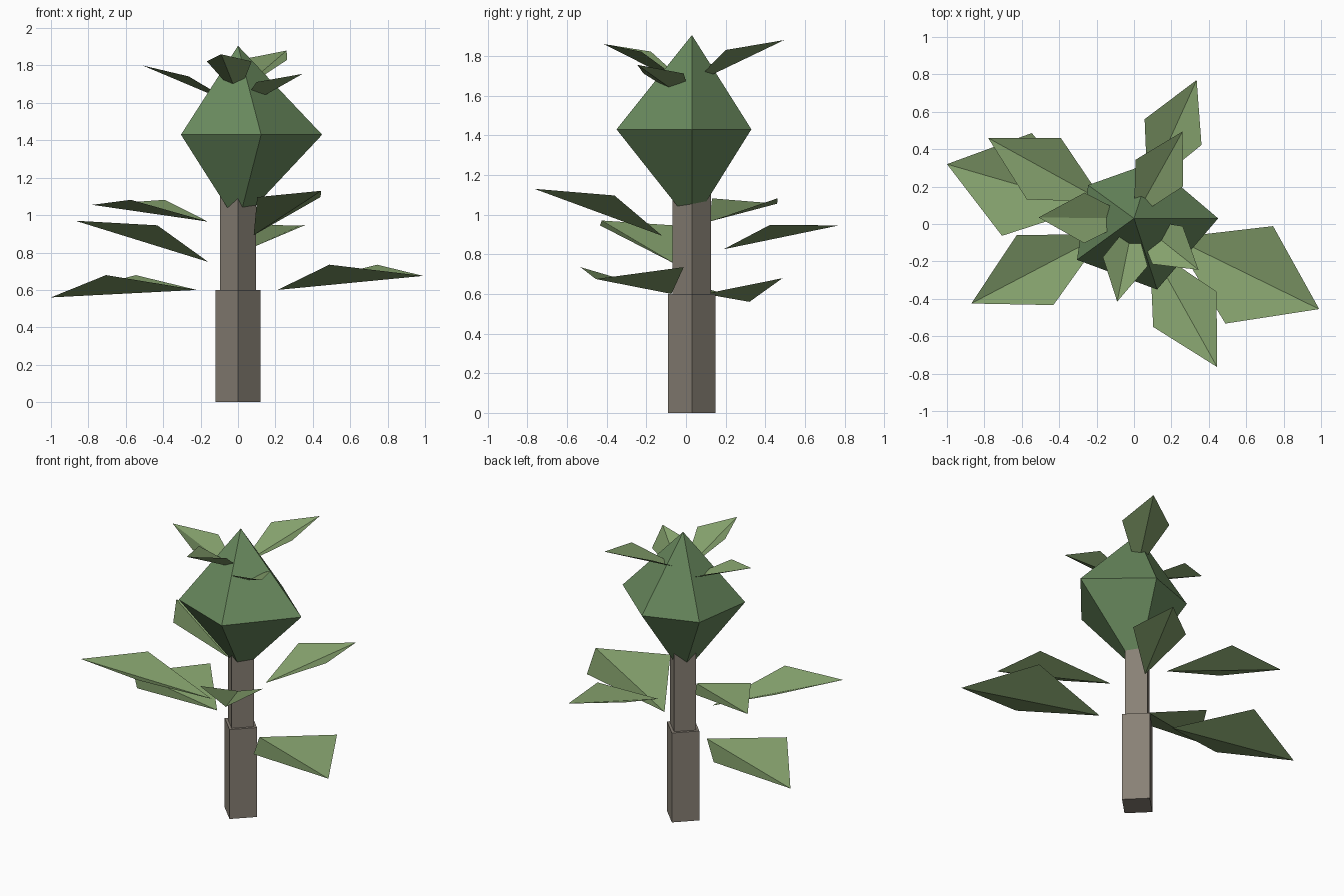
import bpy
import math
from mathutils import Vector

if "Cube" in bpy.data.objects:
    bpy.data.objects.remove(bpy.data.objects["Cube"])

CX, CY = 0.0, 0.03  # trunk axis


def material(name, rgb):
    m = bpy.data.materials.new(name)
    m.diffuse_color = (*rgb, 1)
    m.use_nodes = True
    m.node_tree.nodes["Principled BSDF"].inputs["Base Color"].default_value = m.diffuse_color
    return m


bark = material("bark", (0.25, 0.22, 0.18))
crown_green = material("crown_green", (0.14, 0.25, 0.11))
leaf_green = material("leaf_green", (0.23, 0.35, 0.15))


def mesh_object(name, verts, faces, mat):
    me = bpy.data.meshes.new(name)
    me.from_pydata(verts, [], faces)
    me.materials.append(mat)
    ob = bpy.data.objects.new(name, me)
    bpy.context.collection.objects.link(ob)
    return ob


def trunk(name, radius, z0, z1):
    bpy.ops.mesh.primitive_cylinder_add(vertices=4, radius=radius, depth=z1 - z0,
                                        location=(CX, CY, (z0 + z1) / 2))
    ob = bpy.context.object
    ob.name = name
    ob.data.materials.append(bark)


def leaf(name, tip, base_r, base_z, half_width, lift):
    """Kite folded along its midrib, pointing away from the trunk axis."""
    tip = Vector(tip)
    out = Vector((tip.x - CX, tip.y - CY, 0)).normalized()
    base = Vector((CX, CY, base_z)) + out * base_r
    mid = base.lerp(tip, 0.52) + Vector((0, 0, lift))
    side = Vector((-out.y, out.x, 0)) * half_width
    mesh_object(name, [base, mid - side, tip, mid + side],
                [(0, 1, 2), (0, 2, 3)], leaf_green)


# Stepped square trunk
trunk("lower_trunk", 0.12, 0.0, 0.6)
trunk("upper_trunk", 0.097, 0.6, 1.2)

# Five-sided crown with uneven corner radii
radii = [0.45, 0.315, 0.303, 0.377, 0.40]
ring = [(CX + r * math.cos(i * math.tau / 5), CY + r * math.sin(i * math.tau / 5), 1.43)
        for i, r in enumerate(radii)]
faces = []
for i in range(5):
    j = (i + 1) % 5
    faces += [(i, j, 5), (j, i, 6)]
mesh_object("crown", ring + [(CX, CY, 1.905), (CX, CY, 0.95)], faces, crown_green)

# Leaves: tip, base radius, base height, half width, side lift
trunk_leaves = [
    ((-1.00, 0.32, 0.56), 0.23, 0.60, 0.286, 0.10),
    ((0.99, -0.455, 0.675), 0.235, 0.60, 0.29, 0.096),
    ((-0.87, -0.425, 0.97), 0.18, 0.75, 0.211, 0.081),
    ((-0.78, 0.46, 1.055), 0.183, 0.965, 0.188, 0.07),
    ((0.445, -0.765, 1.13), 0.172, 0.893, 0.194, 0.08),
    ((0.335, 0.77, 0.945), 0.175, 0.825, 0.167, 0.06),
]
crown_leaves = [
    ((-0.51, 0.035, 1.80), 0.0, 1.585, 0.135, 0.045),
    ((-0.09, -0.415, 1.86), 0.0, 1.635, 0.122, 0.07),
    ((0.345, -0.245, 1.755), 0.0, 1.56, 0.13, 0.05),
    ((0.26, 0.495, 1.88), 0.0, 1.657, 0.146, 0.057),
]
for group, leaves in (("trunk_leaf", trunk_leaves), ("crown_leaf", crown_leaves)):
    for i, spec in enumerate(leaves):
        leaf(f"{group}_{i + 1}", *spec)
